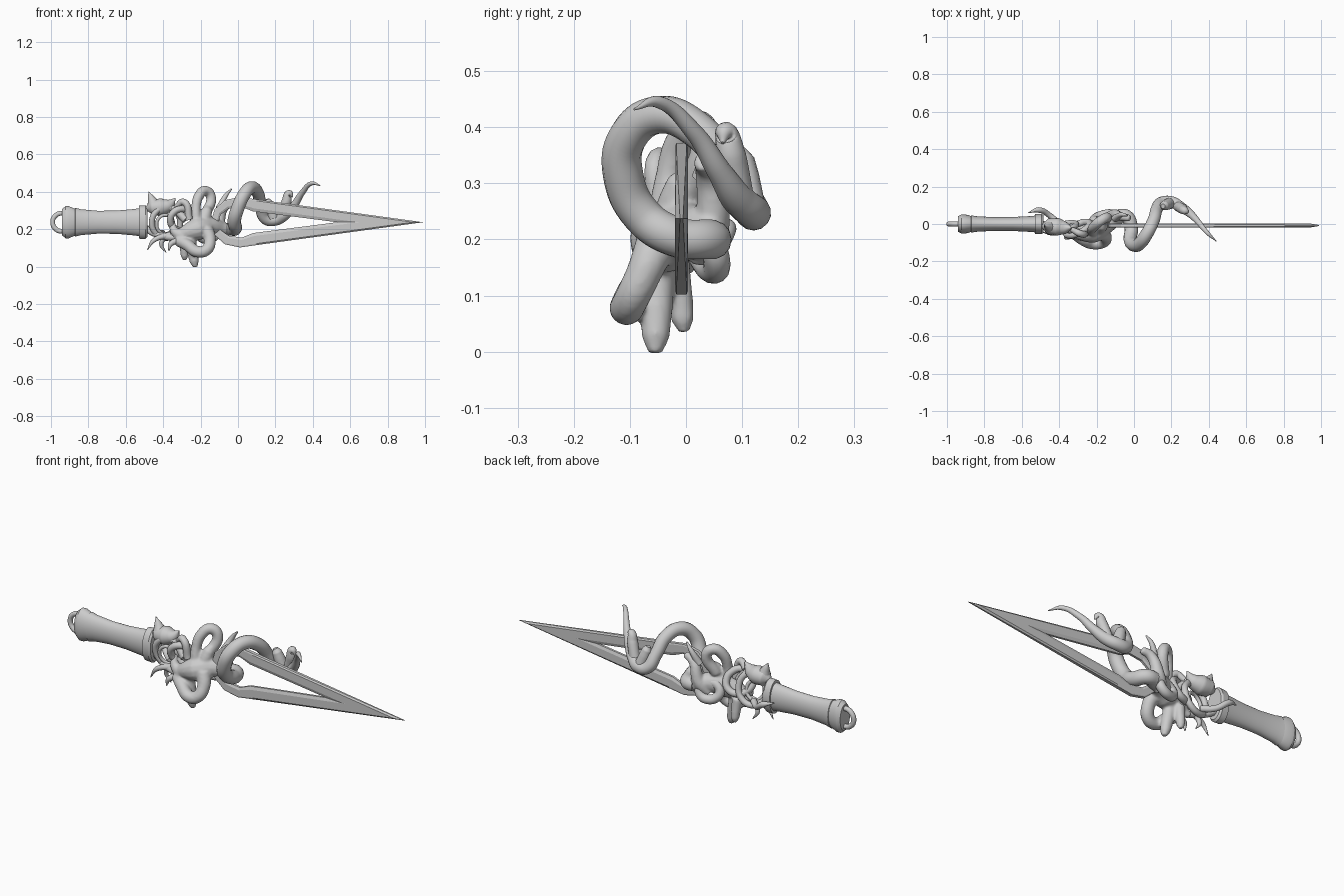
import bpy, bmesh, math
from mathutils import Vector

AXIS_Z = 0.237


def finish(name, bm, angle=None):
    bmesh.ops.recalc_face_normals(bm, faces=bm.faces[:])
    me = bpy.data.meshes.new(name)
    bm.to_mesh(me)
    bm.free()
    ob = bpy.data.objects.new(name, me)
    bpy.context.collection.objects.link(ob)
    if angle is not None:
        smooth(ob, angle)
    return ob


def smooth(ob, angle):
    bpy.ops.object.select_all(action='DESELECT')
    ob.select_set(True)
    bpy.context.view_layer.objects.active = ob
    bpy.ops.object.shade_smooth_by_angle(angle=math.radians(angle))


def tube(name, pts, closed=False):
    """Smooth tapered tube through (x, y, z, radius) points, as a mesh."""
    cu = bpy.data.curves.new(name + "_path", 'CURVE')
    cu.dimensions = '3D'
    cu.bevel_depth = 1.0
    cu.bevel_resolution = 5
    cu.resolution_u = 8
    cu.use_fill_caps = True
    sp = cu.splines.new('BEZIER')
    sp.bezier_points.add(len(pts) - 1)
    sp.use_cyclic_u = closed
    for bp, (x, y, z, r) in zip(sp.bezier_points, pts):
        bp.co = (x, y, z)
        bp.radius = r
        bp.handle_left_type = bp.handle_right_type = 'AUTO'
    tmp = bpy.data.objects.new(name + "_path", cu)
    bpy.context.collection.objects.link(tmp)
    dg = bpy.context.evaluated_depsgraph_get()
    me = bpy.data.meshes.new_from_object(tmp.evaluated_get(dg))
    bpy.data.objects.remove(tmp)
    ob = bpy.data.objects.new(name, me)
    bpy.context.collection.objects.link(ob)
    smooth(ob, 60)
    return ob


def hoop(name, c, rx, rz, tilt, r):
    """Closed loop facing the front, leaning in y."""
    pts = []
    for i in range(8):
        a = math.tau * i / 8
        pts.append((c[0] + rx * math.cos(a), c[1] + tilt * math.cos(a + 0.8),
                    c[2] + rz * math.sin(a), r))
    return tube(name, pts, True)


def finger(name, start, tip, r):
    """Round-ended stub from start to tip."""
    a, b = Vector(start), Vector(tip)
    return tube(name, [(*a.lerp(b, t), r * k) for t, k in ((0, 1.15), (0.5, 1.05), (0.82, 0.9), (1, 0.45))])


# Handle: oval lathe with a pommel and a collar
profile = [(-0.94, 0), (-0.94, 0.070), (-0.922, 0.086), (-0.905, 0.086), (-0.872, 0.072),
           (-0.87, 0.077), (-0.84, 0.069), (-0.75, 0.061), (-0.65, 0.062), (-0.56, 0.070),
           (-0.53, 0.074), (-0.53, 0.088), (-0.495, 0.090), (-0.485, 0.080), (-0.485, 0)]
bm = bmesh.new()
N = 32
rings = [[bm.verts.new((x, 0.6 * r * math.cos(math.tau * i / N),
                        AXIS_Z + r * math.sin(math.tau * i / N))) for i in range(N)]
         for x, r in profile]
for a, b in zip(rings, rings[1:]):
    for i in range(N):
        bm.faces.new((a[i], a[(i + 1) % N], b[(i + 1) % N], b[i]))
bmesh.ops.remove_doubles(bm, verts=bm.verts[:], dist=1e-5)
finish("handle", bm, 25)

# Pommel ring
hoop("pommel_ring", (-0.943, 0, AXIS_Z), 0.048, 0.048, 0, 0.013)

# Blade: mirrored split plate, bevelled towards the slot
outer = [(0.99, 0), (0.10, 0.122), (0.01, 0.135), (-0.07, 0.118), (-0.125, 0.070), (-0.145, 0)]
inner = [(0.53, 0), (0.08, 0.058), (0.02, 0.082), (-0.05, 0.072), (-0.092, 0.042), (-0.105, 0)]
outer = outer + [(x, -z) for x, z in outer[-2:0:-1]]
inner = inner + [(x, -z) for x, z in inner[-2:0:-1]]
half = [(0, 0.009), (0.12, 0.0115), (0.75, 0.0115), (1, 0.006)]
bm = bmesh.new()
loops = []
for t, y in half + [(t, -y) for t, y in reversed(half)]:
    # the plate pinches out at the point
    loops.append([bm.verts.new((o[0] * (1 - t) + i[0] * t,
                                (y * 0.3 if o[0] > 0.9 and t == 0 else y) - 0.008,
                                AXIS_Z + o[1] * (1 - t) + i[1] * t))
                  for o, i in zip(outer, inner)])
n = len(outer)
for k in range(8):
    a, b = loops[k], loops[(k + 1) % 8]
    for i in range(n):
        bm.faces.new((a[i], a[(i + 1) % n], b[(i + 1) % n], b[i]))
finish("blade", bm)

# Great tentacle: through the blade, over the top and back to a curled tip
tube("great_tentacle", [
    (-0.09, 0.045, 0.20, 0.034), (-0.04, 0.04, 0.20, 0.036), (-0.015, -0.02, 0.205, 0.036),
    (-0.02, -0.08, 0.245, 0.036), (0.0, -0.112, 0.315, 0.036), (0.03, -0.105, 0.38, 0.035),
    (0.07, -0.05, 0.422, 0.034), (0.105, 0.02, 0.395, 0.033), (0.122, 0.08, 0.32, 0.032),
    (0.15, 0.115, 0.255, 0.032), (0.20, 0.118, 0.250, 0.031), (0.25, 0.09, 0.275, 0.029),
    (0.295, 0.06, 0.32, 0.022), (0.34, 0.015, 0.39, 0.016), (0.395, -0.05, 0.445, 0.011),
    (0.44, -0.092, 0.432, 0.002)])
finger("tentacle_bud", (0.19, 0.11, 0.26), (0.155, 0.095, 0.36), 0.027)
tube("tentacle_hook", [(0.235, 0.095, 0.27, 0.027), (0.26, 0.08, 0.35, 0.027),
                       (0.275, 0.07, 0.39, 0.020), (0.293, 0.065, 0.372, 0.003)])

# Central knot: thick limbs and stubs fused into one smooth mass
limbs = [
    [(-0.36, -0.03, 0.14, 0.015), (-0.30, -0.045, 0.17, 0.036), (-0.22, -0.04, 0.20, 0.062),
     (-0.15, 0.0, 0.215, 0.052), (-0.07, 0.04, 0.20, 0.036), (-0.03, 0.045, 0.20, 0.02)],
    [(-0.32, -0.05, 0.14, 0.032), (-0.27, -0.085, 0.115, 0.032), (-0.22, -0.105, 0.08, 0.031),
     (-0.17, -0.10, 0.088, 0.031), (-0.15, -0.075, 0.14, 0.032), (-0.17, -0.05, 0.20, 0.038)],
    [(-0.15, 0.02, 0.17, 0.03), (-0.11, 0.045, 0.22, 0.033), (-0.07, 0.04, 0.32, 0.024),
     (-0.02, 0.03, 0.34, 0.018)],
    [(-0.35, -0.03, 0.24, 0.012), (-0.34, -0.045, 0.19, 0.024), (-0.29, -0.05, 0.16, 0.036)],
    [(-0.22, -0.04, 0.23, 0.03), (-0.225, -0.03, 0.31, 0.025), (-0.21, -0.01, 0.375, 0.027),
     (-0.175, 0.02, 0.405, 0.027), (-0.145, 0.035, 0.375, 0.027), (-0.18, 0.0, 0.27, 0.028)],
]
parts = [tube("limb", l) for l in limbs]
parts.append(finger("limb", (-0.26, -0.05, 0.16), (-0.228, -0.055, -0.003), 0.028))
parts.append(finger("limb", (-0.29, -0.02, 0.16), (-0.285, -0.003, 0.035), 0.023))
parts.append(finger("limb", (-0.19, -0.03, 0.22), (-0.16, 0.0, 0.32), 0.032))
bpy.ops.object.select_all(action='DESELECT')
for p in parts:
    p.select_set(True)
bpy.context.view_layer.objects.active = parts[0]
bpy.ops.object.join()
knot = bpy.context.view_layer.objects.active
knot.name = "central_knot"
m = knot.modifiers.new("fuse", 'REMESH')
m.mode = 'VOXEL'
m.voxel_size = 0.006
m.use_smooth_shade = True
m = knot.modifiers.new("soften", 'SMOOTH')
m.factor = 0.5
m.iterations = 6

# Side coils
hoop("back_coil", (-0.165, 0.035, 0.185), 0.05, 0.04, 0.02, 0.024)
hoop("coil_ring", (-0.385, -0.02, 0.235), 0.075, 0.082, 0.025, 0.016)
hoop("coil_ring_small", (-0.30, -0.025, 0.25), 0.062, 0.058, 0.035, 0.018)
hoop("inner_ring", (-0.39, -0.03, 0.225), 0.045, 0.05, 0.015, 0.009)

# Thin vines joining collar, knot and blade
vines = [
    [(-0.49, 0.0, 0.20, 0.018), (-0.43, -0.02, 0.17, 0.017), (-0.30, -0.05, 0.15, 0.022)],
    [(-0.42, 0.0, 0.31, 0.018), (-0.35, -0.03, 0.31, 0.018), (-0.28, -0.05, 0.25, 0.022)],
    [(-0.36, -0.03, 0.17, 0.018), (-0.45, -0.045, 0.14, 0.012), (-0.485, -0.045, 0.088, 0.002)],
    [(-0.38, -0.03, 0.17, 0.014), (-0.41, -0.02, 0.12, 0.012), (-0.385, -0.015, 0.075, 0.002)],
    [(-0.32, -0.06, 0.14, 0.018), (-0.36, -0.07, 0.12, 0.014), (-0.37, -0.075, 0.085, 0.003)],
    [(-0.40, 0.0, 0.18, 0.016), (-0.45, 0.045, 0.18, 0.015), (-0.51, 0.075, 0.22, 0.015),
     (-0.565, 0.06, 0.235, 0.002)],
    [(-0.10, 0.03, 0.31, 0.02), (-0.065, 0.05, 0.38, 0.012), (-0.035, 0.045, 0.415, 0.004)],
    [(-0.33, -0.03, 0.32, 0.014), (-0.29, -0.05, 0.345, 0.018), (-0.26, -0.05, 0.25, 0.02)],
]
for i, v in enumerate(vines):
    tube("vine_%d" % (i + 1), v)

# Thorned bloom beside the collar
tube("bloom_head", [(-0.49, -0.01, 0.31, 0.012), (-0.46, -0.012, 0.315, 0.042), (-0.41, -0.015, 0.318, 0.048),
                    (-0.37, -0.02, 0.33, 0.034), (-0.335, -0.02, 0.365, 0.003)])
tube("bloom_thorn", [(-0.45, -0.015, 0.33, 0.036), (-0.465, -0.012, 0.368, 0.018), (-0.478, -0.01, 0.40, 0.001)])
